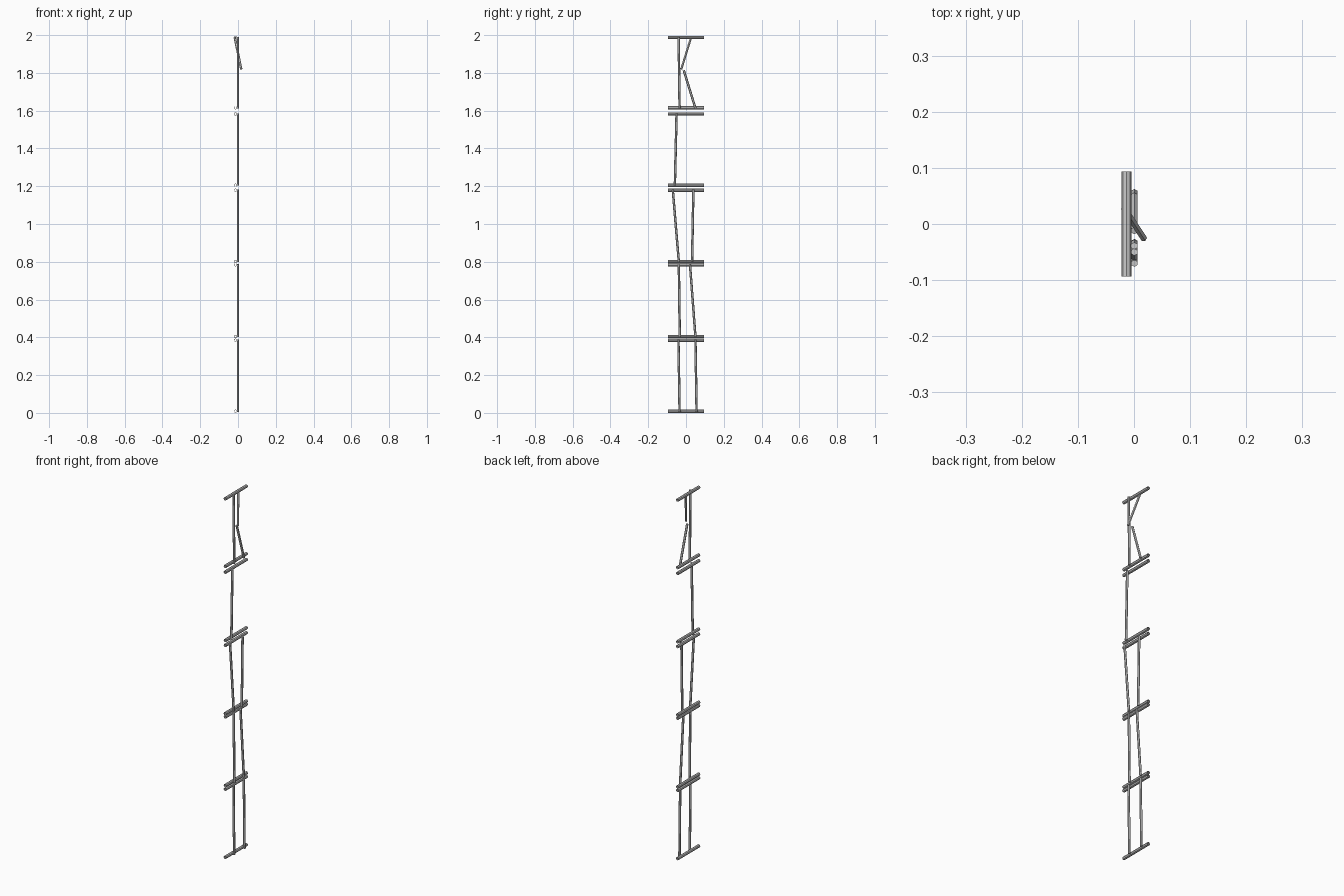
import bpy
from mathutils import Vector

if "Cube" in bpy.data.objects:
    bpy.data.objects.remove(bpy.data.objects["Cube"])


def bar(name, a, b, radius, sides=6, wall=0.0):
    """Low-poly bar from a to b: solid, or a hollow pipe when wall is given."""
    a, b = Vector(a), Vector(b)
    d = b - a
    bpy.ops.mesh.primitive_cylinder_add(vertices=sides, radius=radius, depth=d.length,
                                        end_fill_type='NOTHING' if wall else 'NGON',
                                        location=(a + b) / 2)
    ob = bpy.context.object
    ob.name = name
    ob.rotation_mode = 'QUATERNION'
    ob.rotation_quaternion = d.to_track_quat('Z', 'Y')
    if wall:
        mod = ob.modifiers.new("pipe_wall", 'SOLIDIFY')
        mod.thickness = wall
        mod.offset = -1
    return ob


RAIL_R, POST_R = 0.0087, 0.0064
RAIL_X, POST_X = -0.0133, 0.0006

# Panels: bottom rail z, top rail z, bars as (y at bottom, y at top)
panels = [
    (0.0120, 0.388, [(-0.034, -0.040), (0.056, 0.050)]),
    (0.408, 0.787, [(-0.033, -0.038), (0.050, 0.021)]),
    (0.805, 1.182, [(-0.038, -0.070), (0.032, 0.039)]),
    (1.209, 1.586, [(-0.059, -0.050)]),
    (1.618, 1.9910, [(-0.034, -0.039)]),
]

for i, (z0, z1, posts) in enumerate(panels, 1):
    # Horizontal pipe rails
    for label, z in (("bottom", z0), ("top", z1)):
        bar(f"panel_{i}_{label}_rail", (RAIL_X, -0.094, z), (RAIL_X, 0.094, z),
            RAIL_R, sides=8, wall=0.002)
    # Upright bars beside the rails
    for j, (y0, y1) in enumerate(posts, 1):
        bar(f"panel_{i}_bar_{j}", (POST_X, y0, z0 - 0.003), (POST_X, y1, z1 + 0.003), POST_R)

# Snapped bar in the top panel
bar("broken_bar_upper", (-0.017, 0.027, 1.991), (0.017, -0.025, 1.823), POST_R)
bar("broken_bar_lower", (POST_X, 0.050, 1.616), (POST_X, -0.012, 1.817), POST_R)

# Rest the stack exactly on the ground
bpy.context.view_layer.update()
low = min((o.matrix_world @ v.co).z for o in bpy.data.objects for v in o.data.vertices)
for o in bpy.data.objects:
    o.location.z -= low
